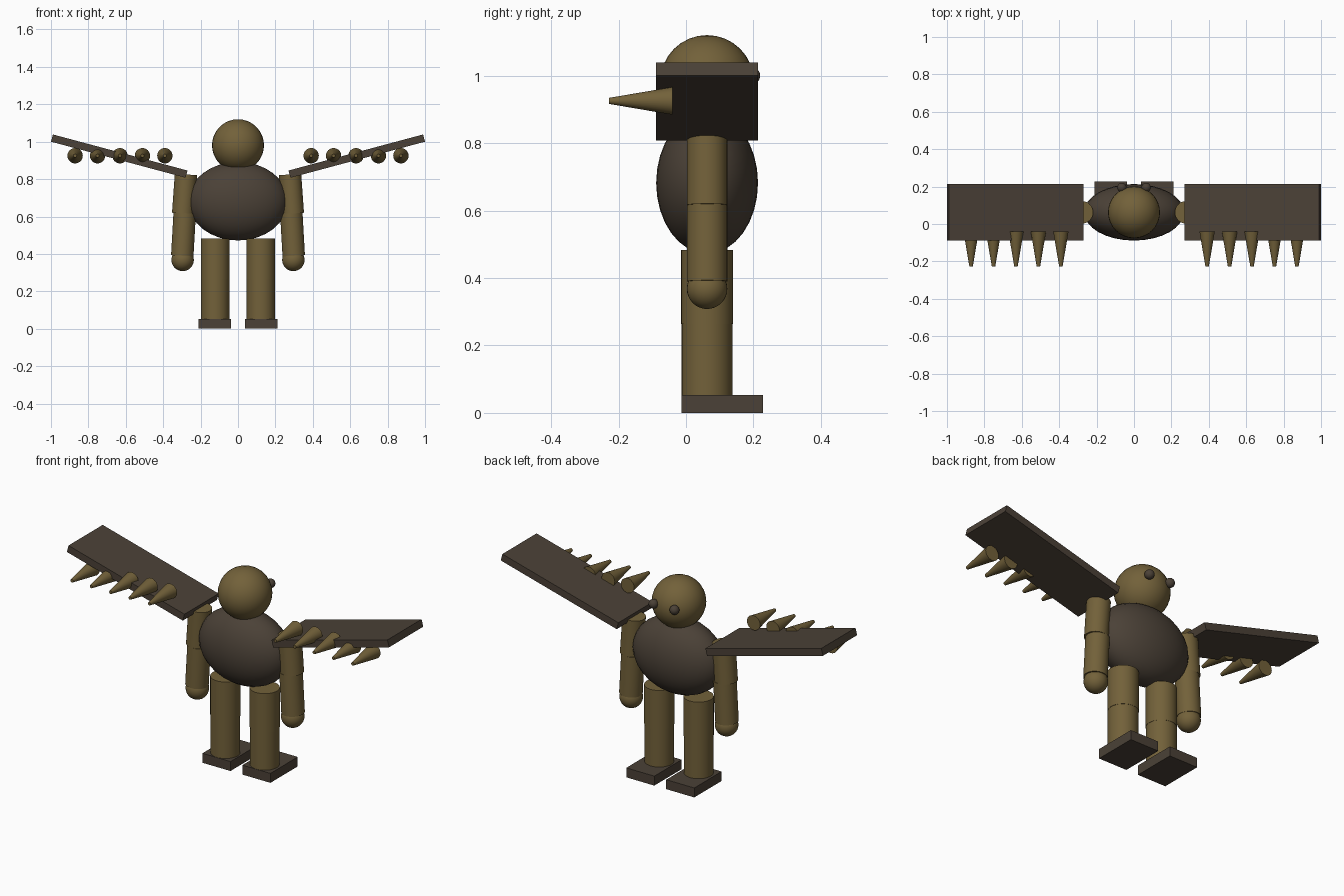
import bpy, math
from mathutils import Vector

if "Cube" in bpy.data.objects:
    bpy.data.objects.remove(bpy.data.objects["Cube"])

YC = 0.0625  # depth of the body axis


def material(name, rgb):
    m = bpy.data.materials.new(name)
    m.diffuse_color = (*rgb, 1)
    m.use_nodes = True
    m.node_tree.nodes["Principled BSDF"].inputs["Base Color"].default_value = m.diffuse_color
    return m


olive = material("olive", (0.17, 0.12, 0.042))
brown = material("dark_brown", (0.07, 0.053, 0.038))


def finish(name, mat, smooth=True):
    o = bpy.context.object
    o.name = name
    o.data.materials.append(mat)
    if smooth:
        bpy.ops.object.shade_smooth_by_angle(angle=math.radians(40))
    return o


def ball(name, mat, loc, radii):
    bpy.ops.mesh.primitive_uv_sphere_add(segments=32, ring_count=16, radius=1, location=loc)
    bpy.context.object.scale = radii
    return finish(name, mat)


def tube(name, mat, a, b, r1, r2=None):
    a, b = Vector(a), Vector(b)
    d = b - a
    bpy.ops.mesh.primitive_cone_add(vertices=32, radius1=r1, radius2=r1 if r2 is None else r2,
                                    depth=d.length, location=(a + b) / 2,
                                    rotation=d.to_track_quat('Z', 'Y').to_euler())
    return finish(name, mat)


def box(name, mat, loc, size, tilt=0):
    bpy.ops.mesh.primitive_cube_add(size=1, location=loc, rotation=(0, tilt, 0))
    bpy.context.object.scale = size
    return finish(name, mat, False)


# Torso and head
ball("torso", brown, (0, YC, 0.682), (0.267, 0.151, 0.21))
ball("head", olive, (0, YC, 0.981), (0.139,) * 3)

for side, s in (("left", -1), ("right", 1)):
    # Eye
    ball(side + "_eye", brown, (s * 0.065, 0.195, 1.0), (0.025,) * 3)
    # Arm
    tube(side + "_upper_arm", olive, (s * 0.278, YC, 0.825), (s * 0.293, YC, 0.616), 0.06)
    tube(side + "_forearm", olive, (s * 0.285, YC, 0.618), (s * 0.298, YC, 0.39), 0.06)
    ball(side + "_hand", olive, (s * 0.296, YC, 0.368), (0.06,) * 3)
    # Leg and foot
    tube(side + "_thigh", olive, (s * 0.122, YC, 0.264), (s * 0.122, YC, 0.483), 0.077)
    tube(side + "_shin", olive, (s * 0.122, YC, 0.04), (s * 0.122, YC, 0.266), 0.0755)
    box(side + "_foot", brown, (s * 0.124, 0.107, 0.0265), (0.174, 0.242, 0.053))
    # Wing plate with a row of claws along its edge
    box(side + "_wing", brown, (s * 0.635, YC, 0.923), (0.745, 0.303, 0.04), -s * math.radians(15))
    for i in range(5):
        x = s * (0.391 + 0.12 * i)
        tube(f"{side}_wing_claw_{i + 1}", olive, (x, -0.04, 0.925), (x, -0.228, 0.925), 0.041, 0.009)
